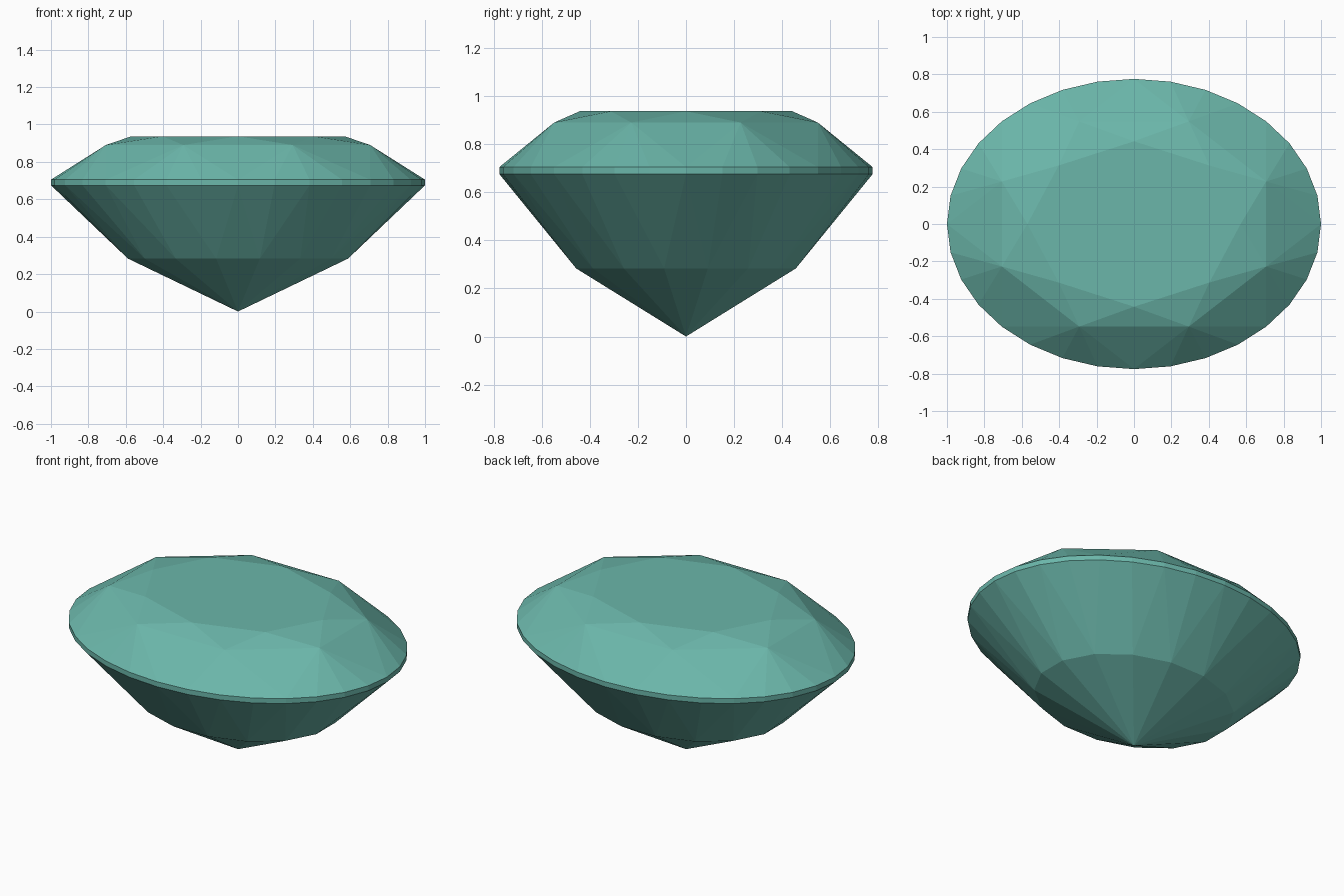
import bpy, bmesh, math
from mathutils import Vector

if "Cube" in bpy.data.objects:
    bpy.data.objects.remove(bpy.data.objects["Cube"])

SEG = 32          # sides of the oval girdle
OVAL = 0.776      # depth to width ratio
GIRDLE_TOP, GIRDLE_BOTTOM = 0.705, 0.675

teal = bpy.data.materials.new("teal_gem")
teal.diffuse_color = (0.147, 0.470, 0.402, 1.0)
teal.use_nodes = True
teal.node_tree.nodes["Principled BSDF"].inputs["Base Color"].default_value = teal.diffuse_color


def ring(bm, radius, z, count=SEG, start=0.0):
    """Oval ring of vertices; start is measured in girdle steps."""
    out = []
    for i in range(count):
        a = 2 * math.pi * (i / count + start / SEG)
        out.append(bm.verts.new((radius * math.cos(a), OVAL * radius * math.sin(a), z)))
    return out


def fan_to_girdle(bm, inner, girdle):
    """Fans of facets from each inner corner to the girdle, joined by triangles."""
    n = len(inner)
    step = SEG // n
    for j, v in enumerate(inner):
        for k in range(step):
            bm.faces.new((v, girdle[step * j + k], girdle[(step * j + k + 1) % SEG]))
        bm.faces.new((v, girdle[(step * (j + 1)) % SEG], inner[(j + 1) % n]))


def finish(bm, name):
    """Point all facets outward and make the object."""
    bm.normal_update()
    for f in bm.faces:
        if f.normal.dot(f.calc_center_median() - Vector((0, 0, 0.69))) < 0:
            f.normal_flip()
    mesh = bpy.data.meshes.new(name)
    bm.to_mesh(mesh)
    bm.free()
    mesh.materials.append(teal)
    bpy.context.collection.objects.link(bpy.data.objects.new(name, mesh))


# Crown: octagonal table, star facets, split kites and upper girdle facets
bm = bmesh.new()
table = ring(bm, 0.57, 0.937, 8)
shoulder = ring(bm, 0.765, 0.89, 8, 2)
edge = ring(bm, 1.0, GIRDLE_TOP)
bm.faces.new(table)
for j in range(8):
    k = (j + 1) % 8
    bm.faces.new((table[j], shoulder[j], table[k]))
    bm.faces.new((table[k], shoulder[j], shoulder[k]))
fan_to_girdle(bm, shoulder, edge)
finish(bm, "crown")

# Girdle: thin upright band
bm = bmesh.new()
top, low = ring(bm, 1.0, GIRDLE_TOP), ring(bm, 1.0, GIRDLE_BOTTOM)
for i in range(SEG):
    k = (i + 1) % SEG
    bm.faces.new((low[i], low[k], top[k], top[i]))
finish(bm, "girdle")

# Pavilion: lower girdle facets and the pointed base
bm = bmesh.new()
edge = ring(bm, 1.0, GIRDLE_BOTTOM)
waist = ring(bm, 0.6, 0.283, 16, 1)
tip = bm.verts.new((0, 0, 0))
fan_to_girdle(bm, waist, edge)
for j in range(16):
    bm.faces.new((waist[j], tip, waist[(j + 1) % 16]))
finish(bm, "pavilion")
